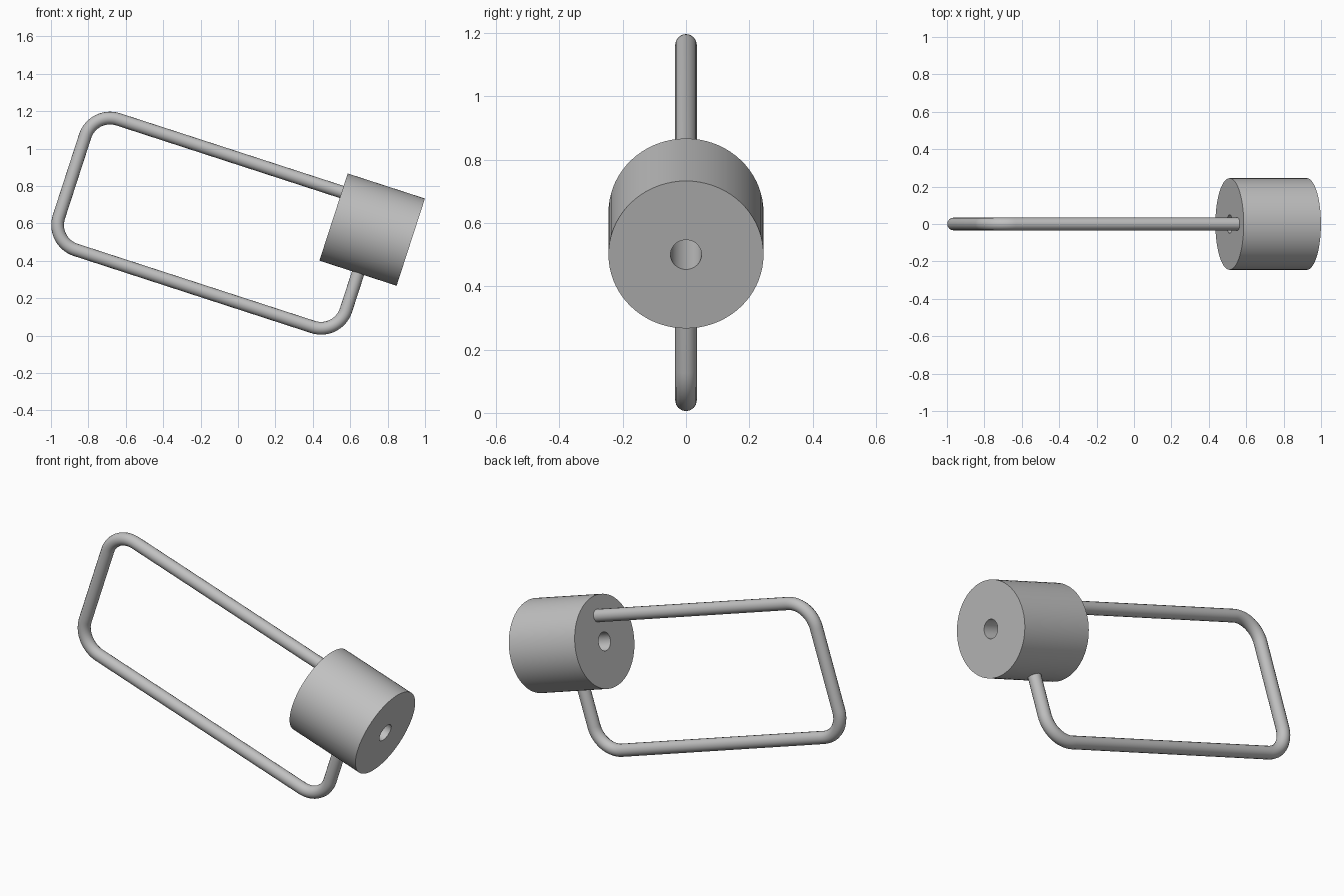
import bpy
import bmesh
from math import cos, sin, pi, radians
from mathutils import Matrix, Vector

default = bpy.data.objects.get("Cube")
if default:
    bpy.data.objects.remove(default, do_unlink=True)

TILT = radians(18)
# Tilted frame: local x runs along the weight's axis, local z up its side
FRAME = Matrix.Rotation(TILT, 4, 'Y')

metal = bpy.data.materials.new("grey_metal")
metal.use_nodes = True
grey = (0.53, 0.53, 0.53, 1)
metal.diffuse_color = grey
metal.node_tree.nodes["Principled BSDF"].inputs["Base Color"].default_value = grey


def finish(obj):
    """Link, tilt, colour and smooth a part."""
    obj.data.materials.append(metal)
    bpy.context.collection.objects.link(obj)
    obj.matrix_world = FRAME
    bpy.ops.object.select_all(action='DESELECT')
    obj.select_set(True)
    bpy.context.view_layer.objects.active = obj
    if obj.type == 'CURVE':
        bpy.ops.object.convert(target='MESH')
    bpy.ops.object.shade_smooth_by_angle(angle=radians(35))


# Weight: a thick cylinder with a bore right through it
AXIS_X, AXIS_Z, HALF, RADIUS, BORE = 0.507, 0.761, 0.217, 0.245, 0.049
bm = bmesh.new()
profile = [(-HALF, BORE), (-HALF, RADIUS), (HALF, RADIUS), (HALF, BORE)]
verts = [bm.verts.new((AXIS_X + x, 0, AXIS_Z + r)) for x, r in profile]
edges = [bm.edges.new((verts[i], verts[(i + 1) % 4])) for i in range(4)]
bmesh.ops.spin(bm, geom=verts + edges, cent=(AXIS_X, 0, AXIS_Z), axis=(1, 0, 0),
               angle=2 * pi, steps=72, use_merge=True)
bmesh.ops.remove_doubles(bm, verts=bm.verts, dist=1e-5)
bmesh.ops.recalc_face_normals(bm, faces=bm.faces)
mesh = bpy.data.meshes.new("weight")
bm.to_mesh(mesh)
bm.free()
finish(bpy.data.objects.new("weight", mesh))

# Handle: a round rod bent into an open rectangle, both ends set in the weight
LEFT, RIGHT, LOW, HIGH, BEND = -1.107, 0.507, 0.168, 0.902, 0.14
path = [Vector((AXIS_X - HALF + 0.03, 0, HIGH))]
corners = [(LEFT + BEND, HIGH - BEND, 90),
           (LEFT + BEND, LOW + BEND, 180),
           (RIGHT - BEND, LOW + BEND, 270)]
STEPS = 16
for cx, cz, start in corners:
    for i in range(STEPS + 1):
        a = radians(start + 90 * i / STEPS)
        path.append(Vector((cx + BEND * cos(a), 0, cz + BEND * sin(a))))
path.append(Vector((RIGHT, 0, AXIS_Z - RADIUS + 0.03)))

curve = bpy.data.curves.new("handle_rod", 'CURVE')
curve.dimensions = '3D'
curve.bevel_depth = 0.034
curve.bevel_resolution = 6
curve.use_fill_caps = True
spline = curve.splines.new('POLY')
spline.points.add(len(path) - 1)
for point, co in zip(spline.points, path):
    point.co = (*co, 1)
finish(bpy.data.objects.new("handle_rod", curve))
